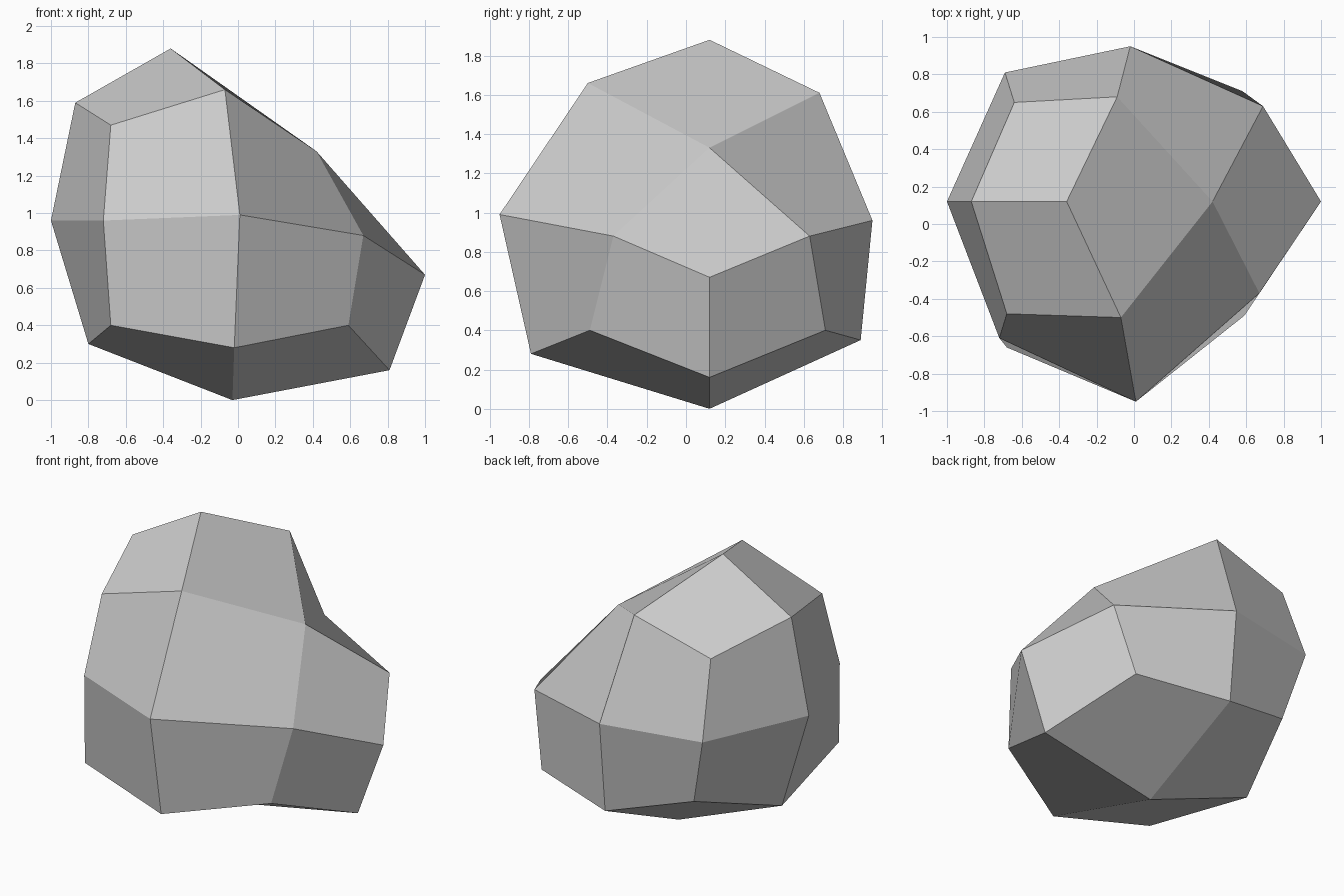
import bpy
import bmesh

cube = bpy.data.objects.get("Cube")
if cube:
    bpy.data.objects.remove(cube, do_unlink=True)

# Stone colour
stone = bpy.data.materials.new("stone grey")
stone.use_nodes = True
colour = (0.6, 0.6, 0.6, 1.0)
stone.diffuse_color = colour
stone.node_tree.nodes["Principled BSDF"].inputs["Base Color"].default_value = colour

MID = 0.12  # depth of the ring that runs over the middle of the rock

# Corners of the coarse block: its upper +x edge is pinched to one point
corners = {
    "front_top": (-0.68, -0.48, 1.47),
    "front_low": (-0.68, -0.66, 0.40),
    "front_side": (0.59, -0.49, 0.40),
    "shoulder": (0.42, MID, 1.33),
    "back_top": (-0.64, 0.65, 1.45),
    "back_low": (-0.57, 0.73, 0.50),
    "back_side": (0.58, 0.71, 0.40),
}

# Points pushed out from the middle of each edge of the block
edges = {
    ("front_top", "front_low"): (-0.72, -0.61, 0.96),
    ("front_low", "front_side"): (-0.02, -0.79, 0.28),
    ("front_side", "shoulder"): (0.67, -0.37, 0.88),
    ("shoulder", "front_top"): (-0.07, -0.50, 1.66),
    ("back_top", "back_low"): (-0.69, 0.81, 0.96),
    ("back_low", "back_side"): (-0.02, 0.89, 0.35),
    ("back_side", "shoulder"): (0.69, 0.63, 0.88),
    ("shoulder", "back_top"): (-0.09, 0.68, 1.61),
    ("front_top", "back_top"): (-0.87, MID, 1.59),
    ("front_low", "back_low"): (-0.80, MID, 0.30),
    ("front_side", "back_side"): (0.81, MID, 0.16),
}

# Each side of the block: its peak and its corners in order
sides = [
    ((0.01, -0.95, 0.99), ("front_top", "front_low", "front_side", "shoulder")),
    ((-0.02, 0.95, 0.96), ("back_top", "shoulder", "back_side", "back_low")),
    ((-0.36, MID, 1.88), ("front_top", "shoulder", "back_top")),
    ((1.00, MID, 0.67), ("shoulder", "front_side", "back_side")),
    ((-1.00, MID, 0.96), ("front_top", "back_top", "back_low", "front_low")),
    ((-0.03, MID, 0.00), ("front_low", "back_low", "back_side", "front_side")),
]

# Split every side into quads around its peak
bm = bmesh.new()
corner_vert = {name: bm.verts.new(co) for name, co in corners.items()}
edge_vert = {frozenset(pair): bm.verts.new(co) for pair, co in edges.items()}
for peak, loop in sides:
    centre = bm.verts.new(peak)
    for i, name in enumerate(loop):
        before = edge_vert[frozenset((loop[i - 1], name))]
        after = edge_vert[frozenset((name, loop[(i + 1) % len(loop)]))]
        bm.faces.new((corner_vert[name], after, centre, before))
bmesh.ops.recalc_face_normals(bm, faces=bm.faces)

# Flat-faced rock
mesh = bpy.data.meshes.new("rock")
bm.to_mesh(mesh)
bm.free()
mesh.materials.append(stone)
rock = bpy.data.objects.new("rock", mesh)
bpy.context.collection.objects.link(rock)
